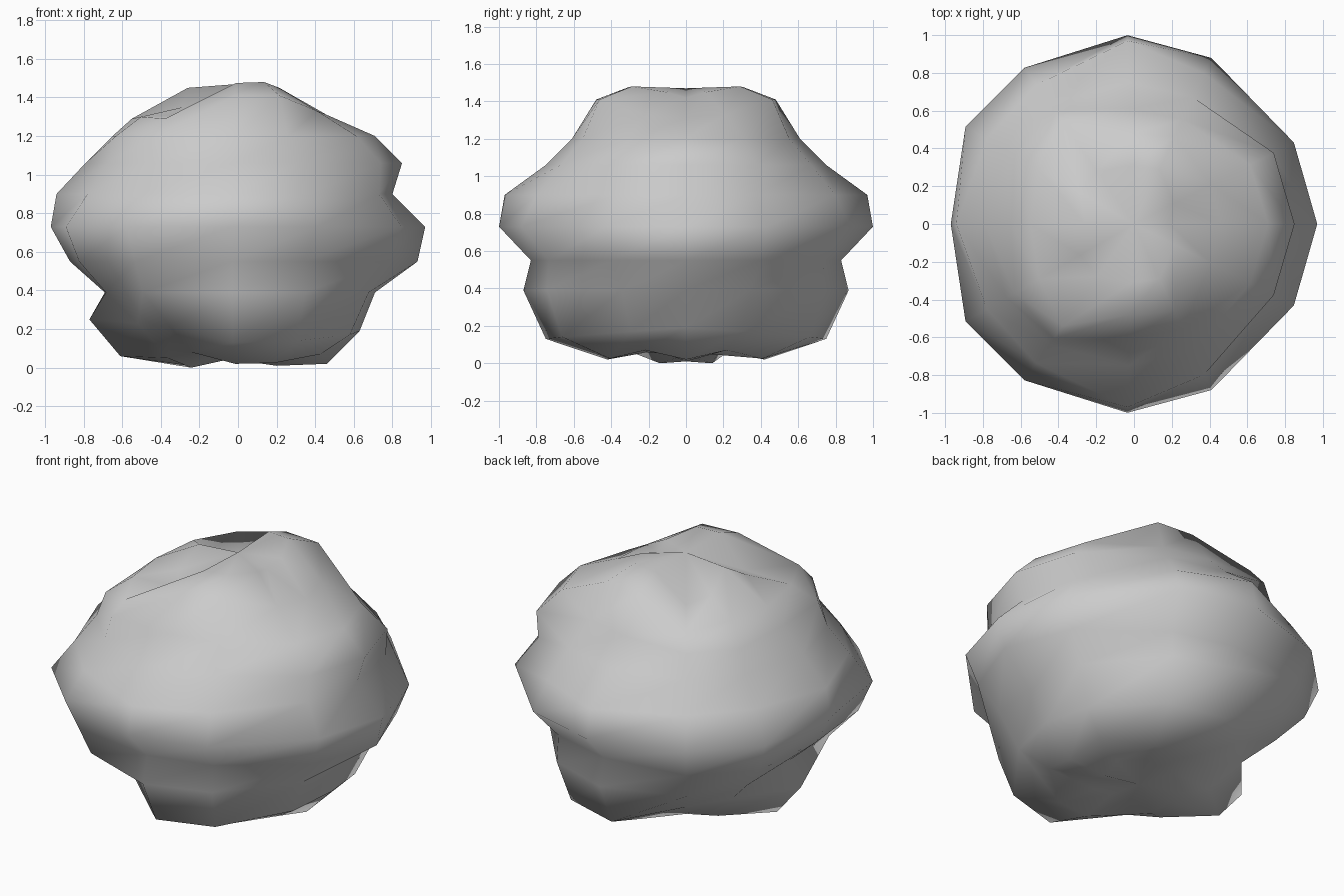
import bpy, bmesh
from math import cos, sin, radians

if "Cube" in bpy.data.objects:
    bpy.data.objects.remove(bpy.data.objects["Cube"])

# Half-ring bearings (right round to left); the other half is mirrored
BEARINGS = (0, 27, 65, 92, 125, 150, 180)

# Cross-section rings, bottom to top: radii at each bearing, and one height or one per bearing
RINGS = [
    ((.20, .24, .24, .20, .22, .28, .25), (.02, .06, .07, .07, .08, .01, .02)),
    ((.46, .48, .45, .42, .42, .42, .61), (.03, .08, .035, .03, .09, .06, .07)),
    ((.63, .65, .73, .75, .61, .60, .77), (.20, .18, .15, .14, .22, .24, .26)),
    ((.71, .76, .82, .87, .86, .79, .69), .40),
    ((.93, .88, .81, .83, .93, .95, .87), .56),
    ((.97, .95, .97, 1.0, 1.01, 1.03, .97), .74),
    ((.80, .82, .88, .97, .90, .90, .94), .91),
    ((.85, .83, .74, .75, .78, .78, .79), 1.07),
    ((.71, .69, .61, .61, .74, .73, .65), 1.21),
    ((.46, .46, .51, .48, .66, .58, .55), (1.32, 1.34, 1.42, 1.42, 1.30, 1.31, 1.30)),
    ((.19, .24, .32, .31, .34, .33, .26), (1.43, 1.46, 1.49, 1.485, 1.32, 1.36, 1.46)),
]


def add_ring(bm, radii, heights):
    if not isinstance(heights, tuple):
        heights = (heights,) * len(radii)
    half = list(zip(BEARINGS, radii, heights))
    full = half + [(-a, r, z) for a, r, z in half[-2:0:-1]]
    return [bm.verts.new((r * cos(radians(a)), r * sin(radians(a)), z)) for a, r, z in full]


# Lumpy closed body lofted through the rings
bm = bmesh.new()
rings = [add_ring(bm, *ring) for ring in RINGS]
n = len(rings[0])
for low, high in zip(rings, rings[1:]):
    for i in range(n):
        j = (i + 1) % n
        bm.faces.new((low[i], low[j], high[j], high[i]))

# Pole fans
bottom = bm.verts.new((-.04, 0, .055))
top = bm.verts.new((0, 0, 1.48))
for i in range(n):
    j = (i + 1) % n
    bm.faces.new((bottom, rings[0][j], rings[0][i]))
    bm.faces.new((top, rings[-1][i], rings[-1][j]))

bmesh.ops.recalc_face_normals(bm, faces=bm.faces)
for face in bm.faces:
    face.smooth = True
# Rest the lowest point on the ground
lowest = min(v.co.z for v in bm.verts)
for v in bm.verts:
    v.co.z -= lowest
mesh = bpy.data.meshes.new("lumpy_boulder")
bm.to_mesh(mesh)
bm.free()
bpy.context.collection.objects.link(bpy.data.objects.new("lumpy_boulder", mesh))
